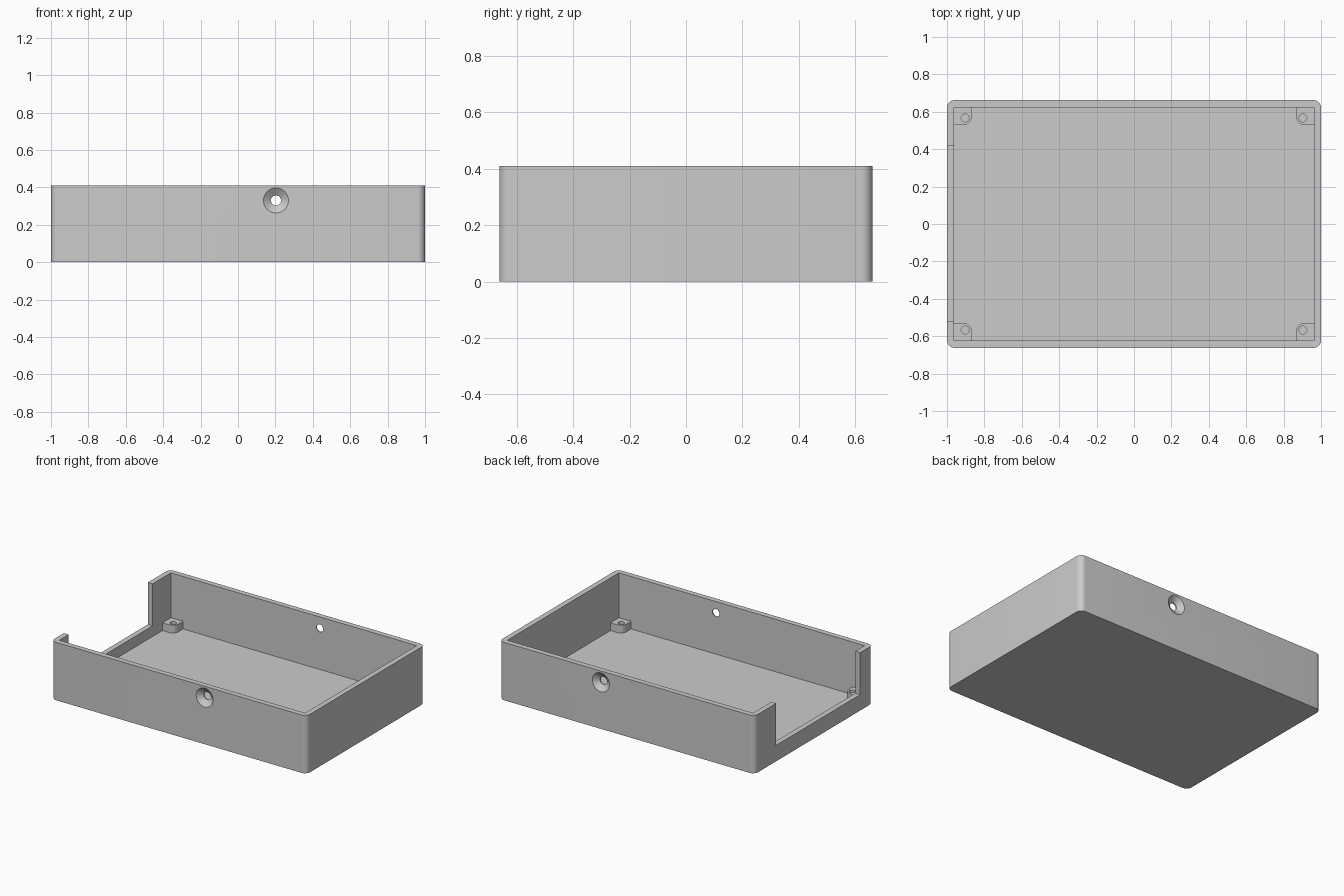
import bpy, bmesh
from math import radians, pi
from mathutils import Matrix

old = bpy.data.objects.get("Cube")
if old:
    bpy.data.objects.remove(old, do_unlink=True)

LX, LY, H = 1.0, 0.662, 0.41      # half length, half depth, height
WALL, FLOOR = 0.038, 0.038
CORNER = 0.04
POST, POST_TOP = 0.095, 0.093
HOLE_X, HOLE_Z = 0.203, 0.33

grey = bpy.data.materials.new("plain grey")
grey.use_nodes = True
colour = (0.6, 0.6, 0.6, 1)
grey.diffuse_color = colour
grey.node_tree.nodes["Principled BSDF"].inputs["Base Color"].default_value = colour


def finish(bm, name):
    bmesh.ops.recalc_face_normals(bm, faces=bm.faces)
    mesh = bpy.data.meshes.new(name)
    bm.to_mesh(mesh)
    bm.free()
    mesh.materials.append(grey)
    ob = bpy.data.objects.new(name, mesh)
    bpy.context.collection.objects.link(ob)
    return ob


def box(name, x0, x1, y0, y1, z0, z1, radius=0, rounded=lambda x, y: True):
    """Box whose chosen upright edges are rounded."""
    bm = bmesh.new()
    bmesh.ops.create_cube(bm, size=1)
    for v in bm.verts:
        v.co.x = x1 if v.co.x > 0 else x0
        v.co.y = y1 if v.co.y > 0 else y0
        v.co.z = z1 if v.co.z > 0 else z0
    if radius:
        edges = [e for e in bm.edges
                 if abs(e.verts[0].co.z - e.verts[1].co.z) > 0.01
                 and rounded(e.verts[0].co.x, e.verts[0].co.y)]
        bmesh.ops.bevel(bm, geom=edges, offset=radius, segments=8,
                        profile=0.5, affect='EDGES')
    return finish(bm, name)


def cone(name, r1, r2, depth, matrix):
    bm = bmesh.new()
    bmesh.ops.create_cone(bm, cap_ends=True, segments=32, radius1=r1,
                          radius2=r2, depth=depth, matrix=matrix)
    return finish(bm, name)


def cut(ob, cutter):
    mod = ob.modifiers.new(cutter.name, 'BOOLEAN')
    mod.operation = 'DIFFERENCE'
    mod.solver = 'EXACT'
    mod.object = cutter
    bpy.ops.object.select_all(action='DESELECT')
    bpy.context.view_layer.objects.active = ob
    ob.select_set(True)
    bpy.ops.object.modifier_apply(modifier=mod.name)
    bpy.data.objects.remove(cutter, do_unlink=True)


def smooth(ob):
    bpy.ops.object.select_all(action='DESELECT')
    bpy.context.view_layer.objects.active = ob
    ob.select_set(True)
    bpy.ops.object.shade_smooth_by_angle(angle=radians(30))


# Open tray with rounded outer corners and square inner corners
tray = box("tray", -LX, LX, -LY, LY, 0, H, CORNER)
cut(tray, box("cavity", WALL - LX, LX - WALL, WALL - LY, LY - WALL, FLOOR, H + 0.2))

# Wide notch in the right side wall
cut(tray, box("notch", -LX - 0.1, -LX + WALL + 0.02, -0.52, 0.42, 0.113, H + 0.2))

# Countersunk screw holes in the front and back walls
for side in (-1, 1):
    turn = Matrix.Rotation(side * pi / 2, 4, 'X')   # narrow end faces inward
    at = Matrix.Translation((HOLE_X, side * (LY - 0.015), HOLE_Z))
    cut(tray, cone("countersink", 0.067, 0.027, 0.03, at @ turn))
    at = Matrix.Translation((HOLE_X, side * LY, HOLE_Z))
    cut(tray, cone("screw_hole", 0.027, 0.027, 0.2, at @ turn))
smooth(tray)

# Corner posts with a rounded inner edge and a blind screw hole
for sx, x_name in ((-1, "right"), (1, "left")):
    for sy, y_name in ((-1, "front"), (1, "back")):
        xs = sorted((sx * (LX - WALL + 0.005), sx * (LX - WALL - POST)))
        ys = sorted((sy * (LY - WALL + 0.005), sy * (LY - WALL - POST)))
        post = box(f"{y_name}_{x_name}_post", *xs, *ys, FLOOR - 0.005, POST_TOP, 0.045,
                   lambda x, y: abs(x) < LX - WALL - 0.05 and abs(y) < LY - WALL - 0.05)
        at = Matrix.Translation((sx * 0.903, sy * 0.567, POST_TOP))
        cut(post, cone("post_hole", 0.021, 0.021, 0.1, at))
        smooth(post)
